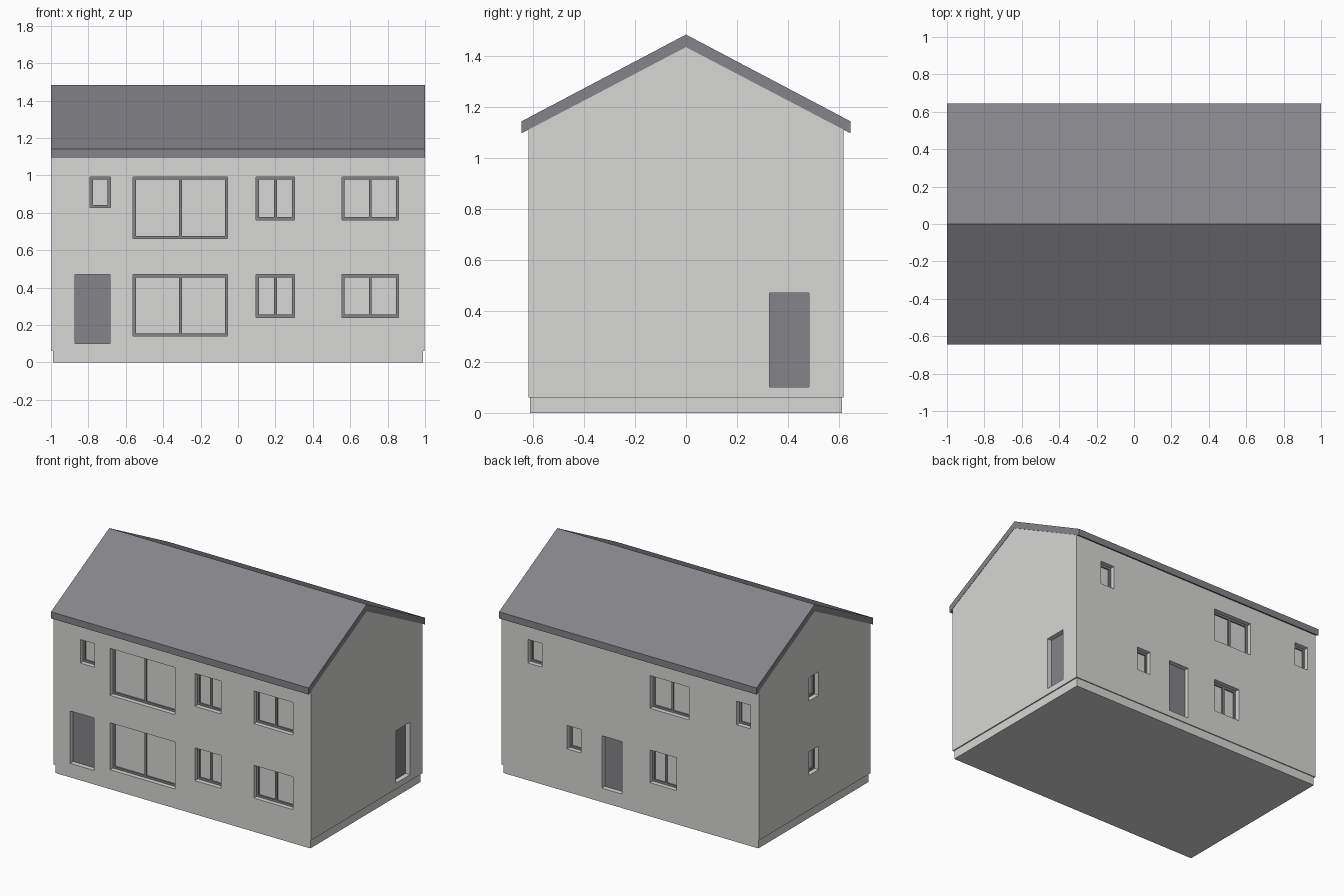
import bpy
import bmesh

if "Cube" in bpy.data.objects:
    bpy.data.objects.remove(bpy.data.objects["Cube"], do_unlink=True)

WALL_X, WALL_Y = 0.998, 0.618   # half size of the walls
REVEAL = 0.04                   # depth of the openings
BAR = 0.015                     # width of a frame bar


def material(name, colour):
    mat = bpy.data.materials.new(name)
    mat.use_nodes = True
    mat.diffuse_color = colour
    mat.node_tree.nodes["Principled BSDF"].inputs["Base Color"].default_value = colour
    return mat


render_grey = material("pale render", (0.68, 0.68, 0.665, 1))
slate = material("slate grey", (0.232, 0.232, 0.253, 1))


def finish(name, bm, mat):
    bmesh.ops.recalc_face_normals(bm, faces=bm.faces)
    mesh = bpy.data.meshes.new(name)
    bm.to_mesh(mesh)
    bm.free()
    mesh.materials.append(mat)
    obj = bpy.data.objects.new(name, mesh)
    bpy.context.collection.objects.link(obj)
    return obj


def add_box(bm, lo, hi):
    verts = bmesh.ops.create_cube(bm, size=1)["verts"]
    for v in verts:
        v.co = [(a + b) / 2 + c * (b - a) for a, b, c in zip(lo, hi, v.co)]


def prism(name, profile, half_length, mat):
    """Extrude a (y, z) profile along x."""
    bm = bmesh.new()
    face = bm.faces.new([bm.verts.new((-half_length, y, z)) for y, z in profile])
    new = bmesh.ops.extrude_face_region(bm, geom=[face])["geom"]
    verts = [g for g in new if isinstance(g, bmesh.types.BMVert)]
    bmesh.ops.translate(bm, verts=verts, vec=(2 * half_length, 0, 0))
    return finish(name, bm, mat)


def wall_box(bm, side, u0, u1, z0, z1, d0, d1):
    """Box on a wall: u runs along the wall, d is the depth behind its face."""
    axis, sign = {"front": (1, -1), "back": (1, 1), "left": (0, 1), "right": (0, -1)}[side]
    face = WALL_Y if axis else WALL_X
    a, b = sorted((sign * (face - d0), sign * (face - d1)))
    if axis:
        add_box(bm, (u0, a, z0), (u1, b, z1))
    else:
        add_box(bm, (a, u0, z0), (b, u1, z1))


# Sill and head heights shared by all openings
UP, LOW = 0.992, 0.47
SMALL, MEDIUM, LARGE = 0.165, 0.23, 0.33

# (centre, width, head, height) for each window
windows = {
    "front": [(-0.737, 0.108, UP, SMALL)]
    + [(c, w, head, h) for head in (UP, LOW)
       for c, w, h in ((-0.308, 0.505, LARGE), (0.2, 0.205, MEDIUM), (0.707, 0.303, MEDIUM))],
    "back": [(0.74, 0.108, UP, SMALL), (-0.305, 0.303, UP, MEDIUM), (-0.88, 0.108, UP, SMALL),
             (0.437, 0.108, LOW, SMALL), (-0.255, 0.205, LOW, MEDIUM)],
    "left": [],
    "right": [(0.008, 0.108, UP, SMALL), (0.008, 0.108, LOW, SMALL)],
}
# (centre, width) for each door
doors = {"front": (-0.777, 0.187), "back": (0.143, 0.155), "left": (0.405, 0.155)}
DOOR_FOOT = 0.102

# Plinth and gabled walls
bm = bmesh.new()
add_box(bm, (-0.99, -0.611, 0), (0.99, 0.611, 0.07))
finish("plinth", bm, render_grey)
walls = prism("walls", [(-WALL_Y, 0.06), (WALL_Y, 0.06), (WALL_Y, 1.125),
                        (0, 1.45), (-WALL_Y, 1.125)], WALL_X, render_grey)

# Recesses for windows and doors, cut into the walls
bm = bmesh.new()
for side, items in windows.items():
    for c, w, head, h in items:
        wall_box(bm, side, c - w / 2, c + w / 2, head - h, head, -0.05, REVEAL)
for side, (c, w) in doors.items():
    wall_box(bm, side, c - w / 2, c + w / 2, DOOR_FOOT, LOW, -0.05, REVEAL)
cutter = finish("opening_cutter", bm, render_grey)
cutter.hide_render = True
cut = walls.modifiers.new("openings", "BOOLEAN")
cut.operation = "DIFFERENCE"
cut.solver = "EXACT"
cut.object = cutter
bpy.context.view_layer.update()
graph = bpy.context.evaluated_depsgraph_get()
cut_mesh = bpy.data.meshes.new_from_object(walls.evaluated_get(graph))
walls.modifiers.clear()
walls.data = cut_mesh
bpy.data.objects.remove(cutter, do_unlink=True)

# Window frames, with a mullion in the wider ones
for side, items in windows.items():
    if not items:
        continue
    bm = bmesh.new()
    for c, w, head, h in items:
        u0, u1, z0 = c - w / 2, c + w / 2, head - h
        depth = (REVEAL - 0.009, REVEAL)
        for z in (z0, head - BAR):
            wall_box(bm, side, u0, u1, z, z + BAR, *depth)
        for u in (u0, u1 - BAR):
            wall_box(bm, side, u, u + BAR, z0 + BAR, head - BAR, *depth)
        if w > 0.15:
            wall_box(bm, side, c - BAR / 2, c + BAR / 2, z0 + BAR, head - BAR, *depth)
    finish(side + "_window_frames", bm, slate)

# Doors
for side, (c, w) in doors.items():
    bm = bmesh.new()
    wall_box(bm, side, c - w / 2, c + w / 2, DOOR_FOOT, LOW, REVEAL - 0.006, REVEAL)
    finish(side + "_door", bm, slate)

# Pitched roof slab with upright eaves
EAVE = 0.645
prism("roof", [(-EAVE, 1.095), (-EAVE, 1.142), (0, 1.482), (EAVE, 1.142),
               (EAVE, 1.095), (0, 1.433)], 1.0, slate)
